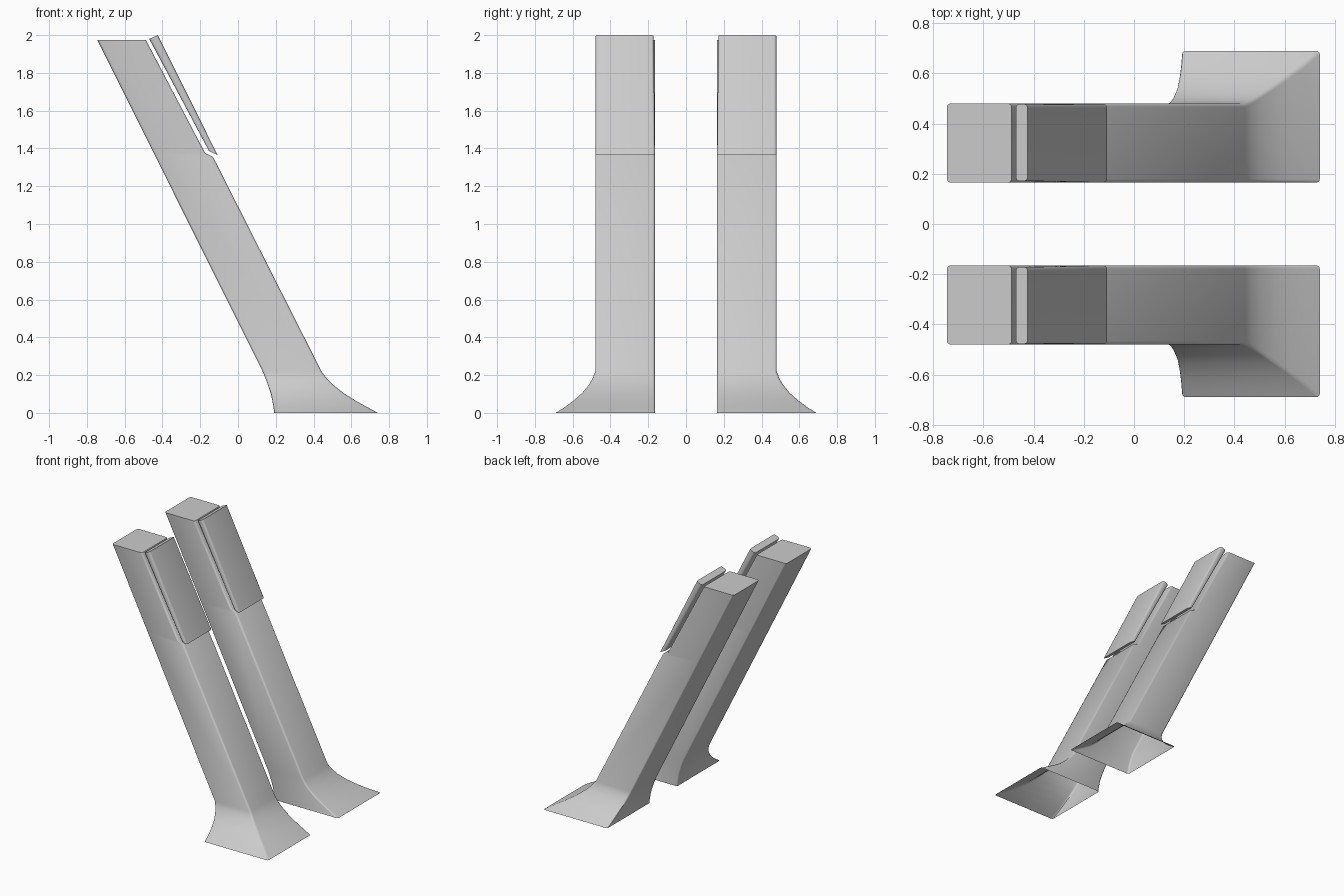
import bpy, bmesh
from math import sin, cos, pi

if "Cube" in bpy.data.objects:
    bpy.data.objects.remove(bpy.data.objects["Cube"])

def ring(a, b, y0, y1, r=0.014, seg=3):
    """Rounded rectangle spanning edge point a=(x,z) to b=(x,z) and y0..y1."""
    w = b[0] - a[0]
    pts = []
    corners = [(w - r, y1 - r, 0), (r, y1 - r, 1), (r, y0 + r, 2), (w - r, y0 + r, 3)]
    for cx, cy, q in corners:
        for i in range(seg + 1):
            t = (q + i / seg) * pi / 2
            u = cx + r * cos(t)
            pts.append((a[0] + u, cy + r * sin(t), a[1] + (b[1] - a[1]) * u / w))
    return pts

def loft(name, rings, side, cap_bottom):
    bm = bmesh.new()
    loops = [[bm.verts.new((x, y * side, z)) for x, y, z in rg] for rg in rings]
    n = len(loops[0])
    for lo, hi in zip(loops, loops[1:]):
        for i in range(n):
            j = (i + 1) % n
            bm.faces.new((lo[i], lo[j], hi[j], hi[i]))
    bm.faces.new(loops[-1])
    if cap_bottom:
        bm.faces.new(loops[0][::-1])
    if side < 0:
        bmesh.ops.reverse_faces(bm, faces=bm.faces[:])
    me = bpy.data.meshes.new(name)
    bm.to_mesh(me)
    bm.free()
    ob = bpy.data.objects.new(name, me)
    bpy.context.collection.objects.link(ob)
    bpy.ops.object.select_all(action='DESELECT')
    ob.select_set(True)
    bpy.context.view_layer.objects.active = ob
    bpy.ops.object.shade_smooth_by_angle(angle=0.66)
    return ob

Y_IN, Y_OUT = 0.165, 0.48

# Leg sections: z, back x, front x, outer y (flared foot, shaft, notched top)
sections = [
    (0.000, 0.192, 0.740, 0.690),
    (0.030, 0.188, 0.685, 0.642),
    (0.065, 0.182, 0.622, 0.595),
    (0.105, 0.173, 0.558, 0.550),
    (0.150, 0.158, 0.502, 0.513),
    (0.185, 0.145, 0.468, 0.493),
    (0.220, 0.130, 0.442, Y_OUT),
    (1.355, -0.436, -0.132, Y_OUT),
    (1.375, -0.446, -0.174, Y_OUT),
    (1.975, -0.745, -0.488, Y_OUT),
]

for side, label in ((1, "back"), (-1, "front")):
    # Leaning leg with a hollow, open-bottomed foot
    loft(label + "_leg",
         [ring((x0, z), (x1, z), Y_IN, y1) for z, x0, x1, y1 in sections], side, False)
    # Thin plate floating in front of the upper notch
    loft(label + "_plate",
         [ring((-0.153, 1.386), (-0.108, 1.365), Y_IN, 0.478),
          ring((-0.470, 1.980), (-0.424, 2.000), 0.171, 0.478)], side, True)
